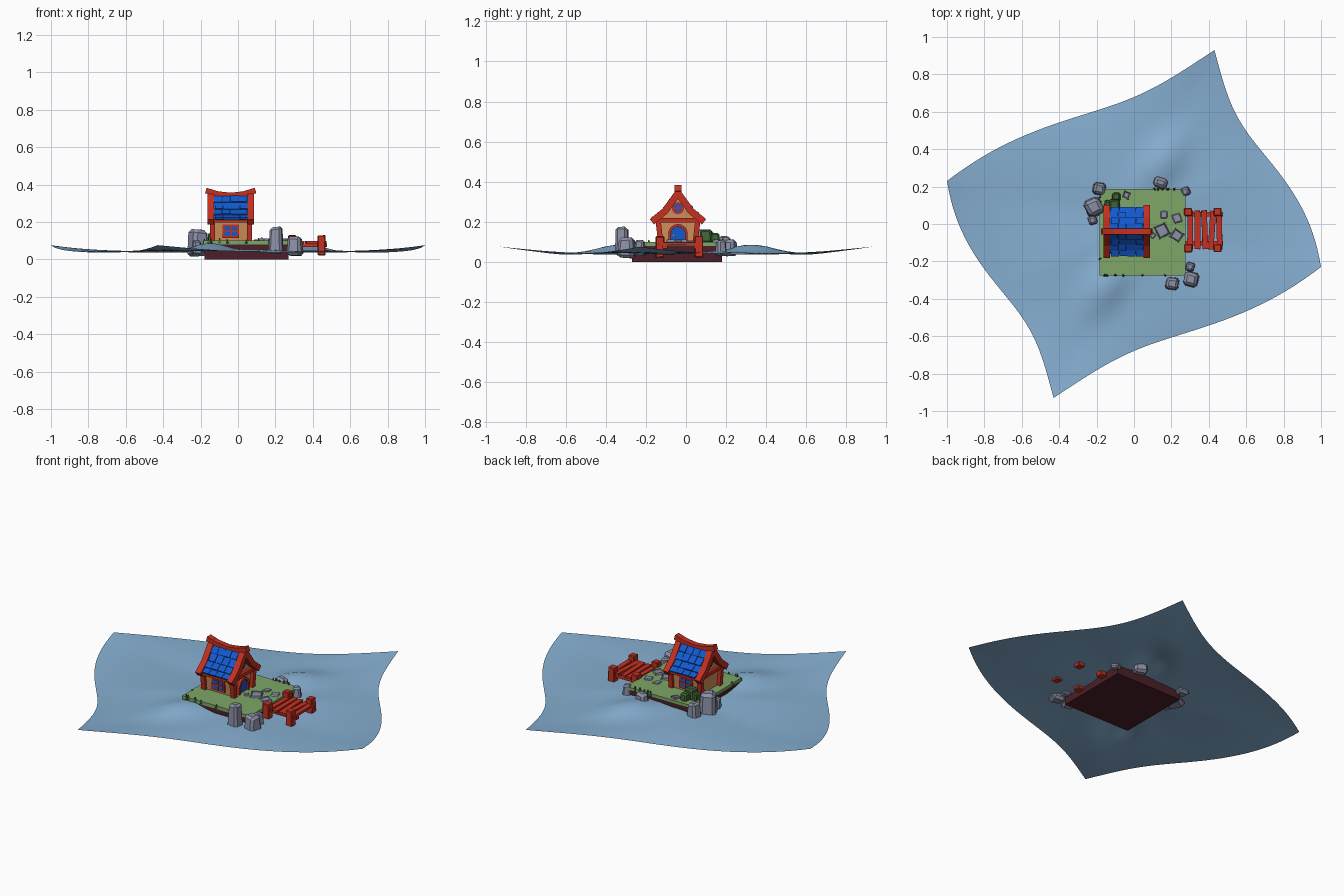
import bpy, bmesh, math, random
from mathutils import Vector, Matrix

if "Cube" in bpy.data.objects:
    bpy.data.objects.remove(bpy.data.objects["Cube"])

random.seed(4)

def material(name, r, g, b):
    m = bpy.data.materials.new(name)
    m.diffuse_color = (r, g, b, 1)
    m.use_nodes = True
    m.node_tree.nodes["Principled BSDF"].inputs["Base Color"].default_value = m.diffuse_color
    return m

RED = material("red_timber", 0.55, 0.03, 0.015)
TAN = material("tan_wall", 0.62, 0.28, 0.10)
BLUE = material("blue_tile", 0.006, 0.10, 0.62)
GRASS = material("grass_green", 0.21, 0.38, 0.14)
LEAF = material("bush_green", 0.05, 0.13, 0.035)
STONE = material("stone_grey", 0.26, 0.28, 0.38)
DIRT = material("dark_dirt", 0.07, 0.014, 0.022)
WATER = material("water_blue", 0.24, 0.43, 0.64)

def finish(name, bm, mat):
    bmesh.ops.recalc_face_normals(bm, faces=bm.faces[:])
    me = bpy.data.meshes.new(name)
    bm.to_mesh(me)
    bm.free()
    me.materials.append(mat)
    ob = bpy.data.objects.new(name, me)
    bpy.context.collection.objects.link(ob)
    return ob

def box(name, x, y, z, mat, turn=0, top=1.0, jitter=0, bevel=0):
    """Box from (min, max) ranges; optional turn, tapered top and bevel."""
    bm = bmesh.new()
    bmesh.ops.create_cube(bm, size=1)
    size = Vector((x[1] - x[0], y[1] - y[0], z[1] - z[0]))
    mid = Vector((sum(x) / 2, sum(y) / 2, sum(z) / 2))
    rot = Matrix.Rotation(turn, 3, 'Z')
    for v in bm.verts:
        k = top if v.co.z > 0 else 1
        c = Vector((v.co.x * size.x * k, v.co.y * size.y * k, v.co.z * size.z))
        c += Vector([random.uniform(-jitter, jitter) * s for s in size])
        v.co = mid + rot @ c
    if bevel:
        bmesh.ops.bevel(bm, geom=bm.edges[:], offset=bevel, segments=1, affect='EDGES')
    return finish(name, bm, mat)

def prism(name, outline, x0, x1, mat):
    """Outline of (y, z) points extruded along x."""
    bm = bmesh.new()
    f = bm.faces.new([bm.verts.new((x0, y, z)) for y, z in outline])
    g = bmesh.ops.extrude_face_region(bm, geom=[f])['geom']
    bmesh.ops.translate(bm, vec=(x1 - x0, 0, 0),
                        verts=[v for v in g if isinstance(v, bmesh.types.BMVert)])
    return finish(name, bm, mat)

def beam(name, path, side, w, h, mat):
    """Rectangular timber swept along a path with mitred corners."""
    bm, rings, side = bmesh.new(), [], Vector(side)
    path = [Vector(p) for p in path]
    for i, p in enumerate(path):
        a = (p - path[i - 1]).normalized() if i else (path[1] - p).normalized()
        b = (path[i + 1] - p).normalized() if i < len(path) - 1 else a
        t = (a + b).normalized()
        n = side.cross(t) * (h / 2 / max(0.3, a.dot(t)))
        rings.append([bm.verts.new(p + side * sx * w / 2 + n * sn)
                      for sx, sn in ((-1, -1), (1, -1), (1, 1), (-1, 1))])
    for r, q in zip(rings, rings[1:]):
        for j in range(4):
            bm.faces.new((r[j], r[(j + 1) % 4], q[(j + 1) % 4], q[j]))
    bm.faces.new(rings[0])
    bm.faces.new(rings[-1])
    return finish(name, bm, mat)

# Water sheet: skewed square with wavy rim and two crests
A, B = Vector((0.43, 0.93)), Vector((1.0, -0.23))
bm = bmesh.new()
bmesh.ops.create_grid(bm, x_segments=32, y_segments=32, size=1)
for v in bm.verts:
    a, b = (v.co.x + v.co.y) / 2, (v.co.x - v.co.y) / 2
    r = abs(a) + abs(b)
    k = (abs(b) - abs(a)) / max(r, 1e-5)
    p = (A * a + B * b) * (1 + 0.06 * r * math.sin(math.pi * k))
    crest = 0.05 * math.exp(-((abs(a) - 0.36) / 0.17) ** 2 - (b / 0.1) ** 2)
    z = 0.052 + crest - 0.018 * math.sin(math.pi * r) * abs(k) + r ** 4 * (0.04 * k * k - 0.016)
    v.co = (p.x, p.y, z)
water = finish("water", bm, WATER)
if water.data.polygons[0].normal.z < 0:
    water.data.flip_normals()
water.data.shade_smooth()

# Island
box("island_dirt", (-0.18, 0.27), (-0.27, 0.18), (0, 0.083), DIRT)
box("grass_slab", (-0.185, 0.275), (-0.275, 0.187), (0.08, 0.1), GRASS)
for i in range(18):
    t = random.uniform(-0.21, 0.21)
    x, y = ((t + 0.045, -0.272), (t + 0.045, 0.184), (-0.18, t - 0.045))[i % 3]
    box("grass_tuft", (x - 0.006, x + 0.006), (y - 0.009, y + 0.009),
        (0.085, random.uniform(0.105, 0.12)), LEAF, random.random() * 3, 0.2)

# Rocks: x, y, width, depth, bottom, top
for x, y, w, d, lo, hi in ((-0.215, 0.09, 0.10, 0.11, 0.02, 0.16), (-0.185, 0.19, 0.07, 0.07, 0.03, 0.125),
                           (-0.22, 0.02, 0.05, 0.05, 0.03, 0.10), (0.14, 0.22, 0.08, 0.06, 0.03, 0.115),
                           (0.275, 0.175, 0.05, 0.05, 0.03, 0.105), (0.305, -0.295, 0.085, 0.09, 0.02, 0.12),
                           (0.205, -0.318, 0.075, 0.07, 0.03, 0.175), (0.30, -0.23, 0.05, 0.05, 0.03, 0.11)):
    box("rock", (x - w / 2, x + w / 2), (y - d / 2, y + d / 2), (lo, hi), STONE,
        random.uniform(-0.5, 0.5), 0.8, 0.06, w * 0.17)

# Stepping stones
for x, y, s in ((0.16, 0.05, 0.04), (0.15, -0.035, 0.065), (0.23, 0.03, 0.05),
                (0.23, -0.06, 0.055), (-0.04, 0.155, 0.035), (0.10, -0.06, 0.03)):
    box("stepping_stone", (x - s / 2, x + s / 2), (y - s / 2, y + s / 2), (0.095, 0.107),
        STONE, random.random() * 3, 0.9, 0.06, 0.004)

# Bush in three clumps
for x, y, s, h in ((-0.105, 0.10, 0.06, 0.16), (-0.135, 0.10, 0.05, 0.14), (-0.095, 0.145, 0.045, 0.145)):
    box("bush", (x - s / 2, x + s / 2), (y - s / 2, y + s / 2), (0.095, h), LEAF,
        random.uniform(-0.3, 0.3), 0.9, 0.04, 0.008)

# House walls with gables
YC, XA, XB = -0.04, -0.13, 0.055
half = [(0.085, 0.095), (0.098, 0.225), (0.0, 0.335)]
prism("house_walls", [(YC + y, z) for y, z in half] + [(YC - y, z) for y, z in half[1::-1]], XA, XB, TAN)
for sy in (-1, 1):
    for x in (XA - 0.006, XB + 0.006):
        beam("corner_post", [(x, YC + sy * 0.086, 0.095), (x, YC + sy * 0.10, 0.215)],
             (1, 0, 0), 0.028, 0.026, RED)
    beam("eave_beam", [(XA - 0.02, YC + sy * 0.104, 0.208), (XB + 0.02, YC + sy * 0.104, 0.208)],
         (0, 1, 0), 0.03, 0.024, RED)
for x in (XA - 0.004, XB + 0.004):
    beam("tie_beam", [(x, YC - 0.12, 0.208), (x, YC + 0.12, 0.208)], (1, 0, 0), 0.028, 0.022, RED)

# Roof: deck, staggered tiles, rakes and sagging ridge
def slope(t, lift=0):
    y, z = (0.13 * t, 0.343 - 0.143 * t - 0.018 * math.sin(math.pi * t))
    return y + lift * 0.74, z + lift * 0.68

def roof_path(x, end):
    ts = [-end, -end / 2, 0, end / 2, end]
    return [(x, YC + math.copysign(slope(abs(t))[0], t), slope(abs(t))[1]) for t in ts]

beam("roof_deck", roof_path(-0.038, 0.9), (1, 0, 0), 0.18, 0.014, BLUE)
for sy in (-1, 1):
    for row in range(4):
        for col in range(4):
            t0, t1 = row * 0.225, row * 0.225 + 0.24
            (y0, z0), (y1, z1) = slope(t0, 0.005), slope(t1, random.uniform(0.010, 0.017))
            x = -0.104 + col * 0.044 + (row % 2) * 0.006 - 0.003
            beam("roof_tile", [(x, YC + sy * y0, z0), (x, YC + sy * y1, z1)],
                 (1, 0, 0), 0.042, 0.011, BLUE)
for x in (-0.145, 0.068):
    beam("roof_rake", roof_path(x, 1.0), (1, 0, 0), 0.036, 0.034, RED)
beam("ridge_beam", [(-0.172, YC, 0.368), (-0.11, YC, 0.349), (-0.038, YC, 0.341),
                    (0.03, YC, 0.349), (0.094, YC, 0.368)], (0, 1, 0), 0.034, 0.03, RED)

# Arched door on the right gable
arc = [math.pi * i / 8 for i in range(9)]
def arch(r):
    return [(YC + r, 0.095)] + [(YC + r * math.cos(a), 0.14 + r * math.sin(a)) for a in arc] + [(YC - r, 0.095)]
prism("door", arch(0.038), XB - 0.01, XB + 0.008, BLUE)
beam("door_frame", [(XB + 0.006, y, z) for y, z in arch(0.042)], (1, 0, 0), 0.024, 0.013, RED)
box("door_knob", (XB + 0.008, XB + 0.014), (YC - 0.026, YC - 0.019), (0.13, 0.137), TAN)

# Round gable windows
def disc(r):
    return [(YC + r * math.cos(math.tau * i / 12), 0.268 + r * math.sin(math.tau * i / 12)) for i in range(12)]
for x, s in ((XA, -1), (XB, 1)):
    prism("round_window_frame", disc(0.031), x - s * 0.005, x + s * 0.006, RED)
    prism("round_window_pane", disc(0.023), x, x + s * 0.008, BLUE)
    xs = sorted((x, x + s * 0.011))
    box("round_window_bar", xs, (YC - 0.003, YC + 0.003), (0.245, 0.291), RED)
    box("round_window_bar", xs, (YC - 0.023, YC + 0.023), (0.265, 0.271), RED)

# Square windows on the long walls
for s in (-1, 1):
    def plate(name, x, z, depth, mat):
        box(name, x, sorted((YC + s * 0.085, YC + s * (0.094 + depth))), z, mat)
    plate("window_frame", (-0.082, 0.006), (0.115, 0.187), 0.003, RED)
    plate("window_pane", (-0.071, -0.005), (0.126, 0.176), 0.006, BLUE)
    plate("window_bar", (-0.042, -0.034), (0.12, 0.18), 0.009, RED)
    plate("window_bar", (-0.075, -0.001), (0.147, 0.155), 0.009, RED)

# Dock: posts, stringers and loose planks
for y in (-0.13, 0.065):
    for x in (0.29, 0.447):
        box("dock_post", (x - 0.021, x + 0.021), (y - 0.021, y + 0.021), (0.022, 0.128), RED, 0, 1, 0.02, 0.004)
    box("dock_stringer", (0.265, 0.475), (y * 0.8 - 0.012, y * 0.8 + 0.012), (0.066, 0.084), RED)
for i in range(5):
    x = 0.30 + i * 0.039
    box("dock_plank", (x - 0.015, x + 0.015), (-0.135, 0.07), (0.083, 0.097), RED,
        random.uniform(-0.07, 0.07), 1, 0.02)
